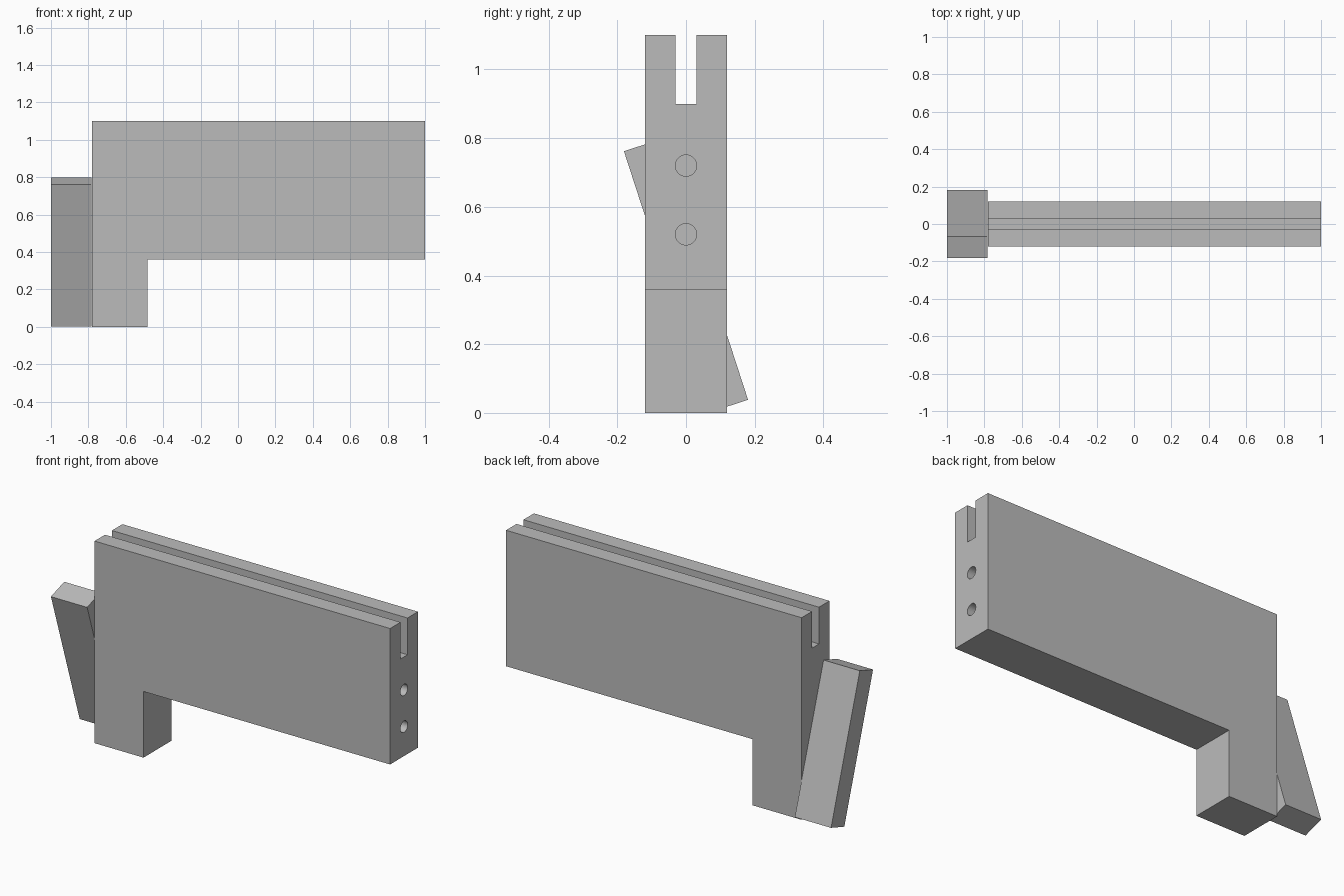
import bpy
import bmesh
from math import radians
from mathutils import Matrix, Vector

if "Cube" in bpy.data.objects:
    bpy.data.objects.remove(bpy.data.objects["Cube"], do_unlink=True)

GREY = (0.5, 0.5, 0.5, 1.0)
mat = bpy.data.materials.new("plain grey")
mat.use_nodes = True
mat.diffuse_color = GREY
mat.node_tree.nodes["Principled BSDF"].inputs["Base Color"].default_value = GREY


def add_object(name, bm):
    bmesh.ops.recalc_face_normals(bm, faces=bm.faces)
    mesh = bpy.data.meshes.new(name)
    bm.to_mesh(mesh)
    bm.free()
    mesh.materials.append(mat)
    obj = bpy.data.objects.new(name, mesh)
    bpy.context.collection.objects.link(obj)
    return obj


def box(name, size, center, tilt=0):
    bm = bmesh.new()
    matrix = (Matrix.Translation(center) @ Matrix.Rotation(tilt, 4, "X")
              @ Matrix.Diagonal((*size, 1)))
    bmesh.ops.create_cube(bm, size=1, matrix=matrix)
    return add_object(name, bm)


def cut(target, cutter):
    cutter.hide_render = True
    cutter.hide_set(True)
    mod = target.modifiers.new(cutter.name, "BOOLEAN")
    mod.operation = "DIFFERENCE"
    mod.solver = "EXACT"
    mod.object = cutter


# Body: L-shaped profile extruded across the thickness
HALF = 0.12
profile = [(-0.78, 0), (-0.485, 0), (-0.485, 0.36),
           (1, 0.36), (1, 1.1), (-0.78, 1.1)]
bm = bmesh.new()
face = bm.faces.new([bm.verts.new((x, -HALF, z)) for x, z in profile])
extruded = bmesh.ops.extrude_face_region(bm, geom=[face])
bmesh.ops.translate(bm, vec=Vector((0, 2 * HALF, 0)),
                    verts=[v for v in extruded["geom"]
                           if isinstance(v, bmesh.types.BMVert)])
body = add_object("body", bm)

# Slot along the top
cut(body, box("slot_cutter", (2.4, 0.06, 0.4), (0, 0, 1.1)))

# Two round blind holes in the end face
for label, z in (("lower", 0.52), ("upper", 0.72)):
    bm = bmesh.new()
    bmesh.ops.create_cone(
        bm, cap_ends=True, segments=32, radius1=0.031, radius2=0.031, depth=0.6,
        matrix=Matrix.Translation((1, 0, z)) @ Matrix.Rotation(radians(90), 4, "Y"))
    cut(body, add_object(label + "_hole_cutter", bm))

# Tilted lever against the other end
box("lever", (0.218, 0.12, 0.8), (-0.891, 0, 0.4), radians(18))
